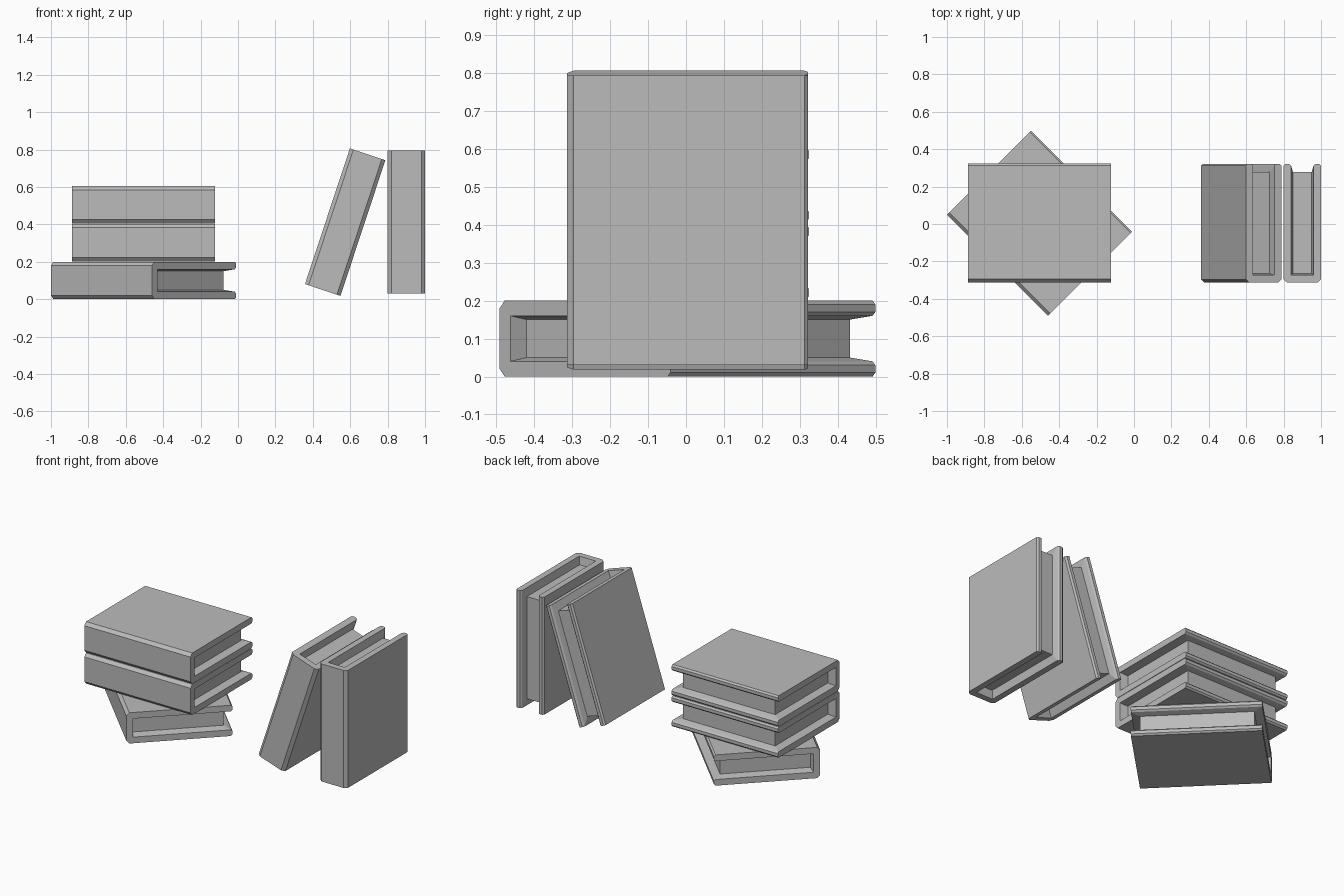
import bpy
import bmesh
from math import radians

if "Cube" in bpy.data.objects:
    bpy.data.objects.remove(bpy.data.objects["Cube"])

grey = bpy.data.materials.new("book_grey")
grey.use_nodes = True
colour = (0.5, 0.5, 0.5, 1)
grey.diffuse_color = colour
grey.node_tree.nodes["Principled BSDF"].inputs["Base Color"].default_value = colour

HALF_LEN, HALF_DEPTH, HALF_THICK = 0.382, 0.318, 0.1
COVER, LIP, SPINE_CUT, INSET = 0.04, 0.01, 0.018, 0.05


def book_mesh():
    """Lying book: length along x, spine towards -y, thickness along z."""
    bm = bmesh.new()
    d, t = HALF_DEPTH, HALF_THICK
    gap = t - COVER
    # Half of the cover section, from inner spine round to outer spine
    half = [(-d + COVER, -gap), (d - LIP, -gap), (d, -gap - LIP),
            (d, -t + LIP), (d - LIP, -t), (-d + SPINE_CUT, -t), (-d, -t + 0.02)]
    section = half + [(y, -z) for y, z in reversed(half)]
    n = len(section)
    ends = [[bm.verts.new((x, y, z)) for y, z in section]
            for x in (-HALF_LEN, HALF_LEN)]
    # Outer skin; the inner spine and cover liners are made with the pages
    for i in range(1, n - 2):
        bm.faces.new([ends[0][i], ends[0][i + 1], ends[1][i + 1], ends[1][i]])
    # Page block corners: back bottom, fore bottom, fore top, back top
    rect = [(-d + 0.05, -gap + LIP), (d - 0.045, -gap + LIP),
            (d - 0.045, gap - LIP), (-d + 0.05, gap - LIP)]
    pages = [[bm.verts.new((x, y, z)) for y, z in rect]
             for x in (-HALF_LEN + INSET, HALF_LEN - INSET)]
    inner = [0, 1, n - 2, n - 1]
    for end, block in zip(ends, pages):
        bm.faces.new(end)
        bm.faces.new(block)
        # Sloping liners beside the page block: lower, upper, spine
        for a, b in ((0, 1), (2, 3), (3, 0)):
            bm.faces.new([end[inner[a]], end[inner[b]], block[b], block[a]])
    # Sloping liners and page face at the fore edge
    for k in (1, 2):
        bm.faces.new([ends[0][inner[k]], ends[1][inner[k]], pages[1][k], pages[0][k]])
    bm.faces.new([pages[0][1], pages[0][2], pages[1][2], pages[1][1]])
    bmesh.ops.recalc_face_normals(bm, faces=bm.faces)
    mesh = bpy.data.meshes.new("book")
    bm.to_mesh(mesh)
    bm.free()
    mesh.materials.append(grey)
    return mesh


# Name, position, turn about y, turn about z
books = [
    ("stack_bottom_book", (-0.505, 0.004, 0.1), 0, -45),
    ("stack_middle_book", (-0.505, 0.006, 0.302), 0, 0),
    ("stack_top_book", (-0.505, 0.006, 0.505), 0, 0),
    ("leaning_book", (0.573, 0.004, 0.412), -71.7, 0),
    ("upright_book", (0.9, 0.004, 0.412), -90, 0),
]
for name, place, tilt, turn in books:
    book = bpy.data.objects.new(name, book_mesh())
    book.location = place
    book.rotation_euler = (0, radians(tilt), radians(turn))
    bpy.context.scene.collection.objects.link(book)
